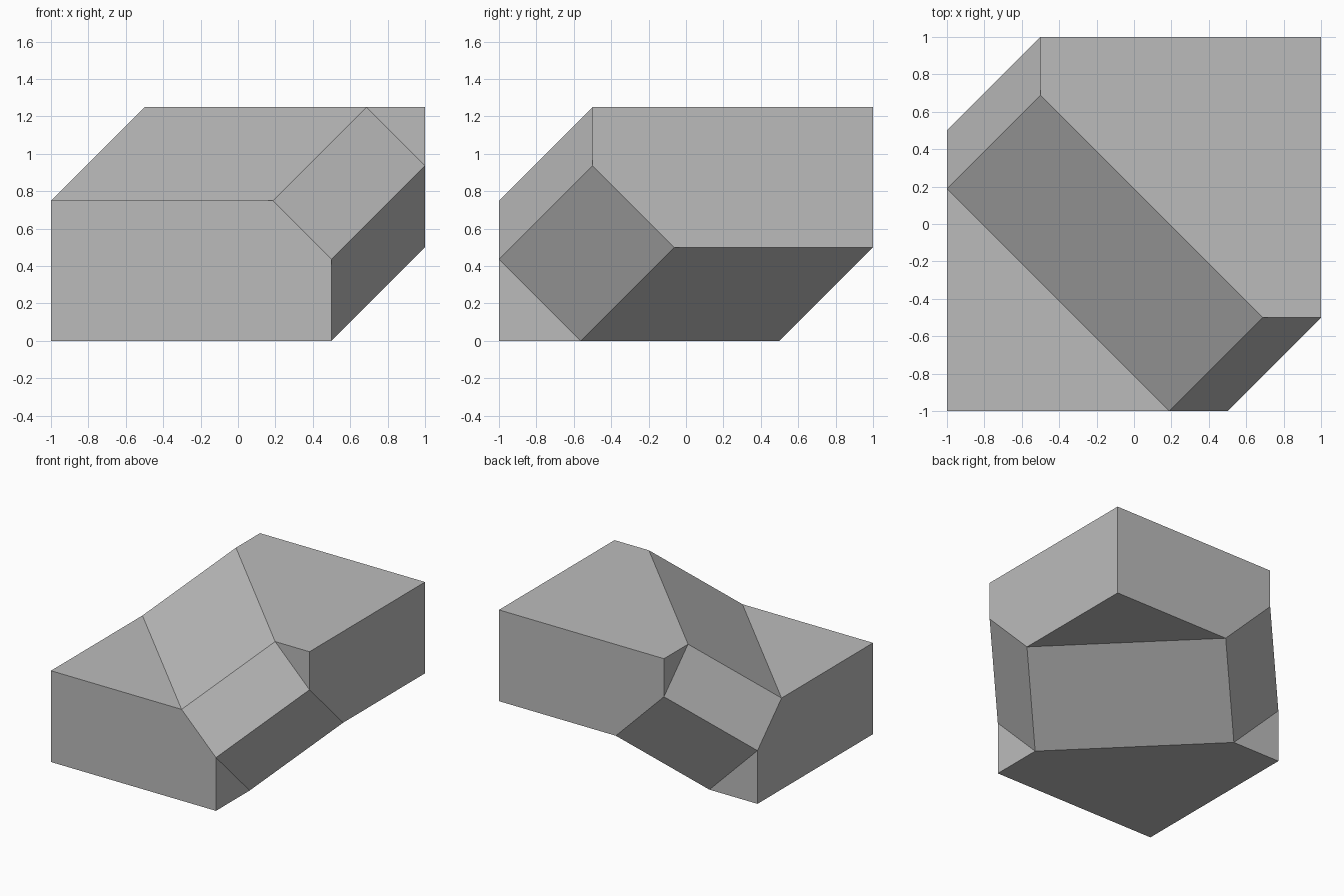
import bpy
import bmesh
from mathutils import Matrix, Vector

old = bpy.data.objects.get("Cube")
if old:
    bpy.data.objects.remove(old, do_unlink=True)

# Single plain grey
grey = bpy.data.materials.new("plain grey")
grey.use_nodes = True
color = (0.5, 0.5, 0.5, 1)
grey.diffuse_color = color
bsdf = next(n for n in grey.node_tree.nodes if n.type == 'BSDF_PRINCIPLED')
bsdf.inputs["Base Color"].default_value = color

center = Vector((-0.25, -0.25, 0.375))
size = Vector((1.5, 1.5, 0.75))
shift = Vector((0.5, 0.5, 0.5))
cut_point = Vector((0, 0, -0.0625))
cut_normal = Vector((1, 1, 1)).normalized()

# Box, cut across its diagonal into two corner pieces
bm = bmesh.new()
bmesh.ops.create_cube(bm, size=1, matrix=Matrix.Translation(center) @ Matrix.Diagonal(size.to_4d()))
cut = bmesh.ops.bisect_plane(bm, geom=bm.verts[:] + bm.edges[:] + bm.faces[:],
                             plane_co=cut_point, plane_no=cut_normal)
rim = [e for e in cut["geom_cut"] if isinstance(e, bmesh.types.BMEdge)]
bmesh.ops.split_edges(bm, edges=rim)


def is_far(face):
    return (face.calc_center_median() - cut_point).dot(cut_normal) > 0


# Slide the far piece away along the diagonal
far_verts = {v for f in bm.faces if is_far(f) for v in f.verts}
near_rim = [e for e in bm.edges if e.is_boundary and not far_verts.intersection(e.verts)]
bmesh.ops.translate(bm, verts=list(far_verts), vec=shift)

# Six-sided bridge between the two pieces
wall = bmesh.ops.extrude_edge_only(bm, edges=near_rim)
wall_verts = [v for v in wall["geom"] if isinstance(v, bmesh.types.BMVert)]
bmesh.ops.translate(bm, verts=wall_verts, vec=shift)
bmesh.ops.remove_doubles(bm, verts=bm.verts[:], dist=0.0005)
bmesh.ops.recalc_face_normals(bm, faces=bm.faces[:])

mesh = bpy.data.meshes.new("stretched_box")
bm.to_mesh(mesh)
bm.free()
mesh.materials.append(grey)
bpy.context.collection.objects.link(bpy.data.objects.new("stretched_box", mesh))
